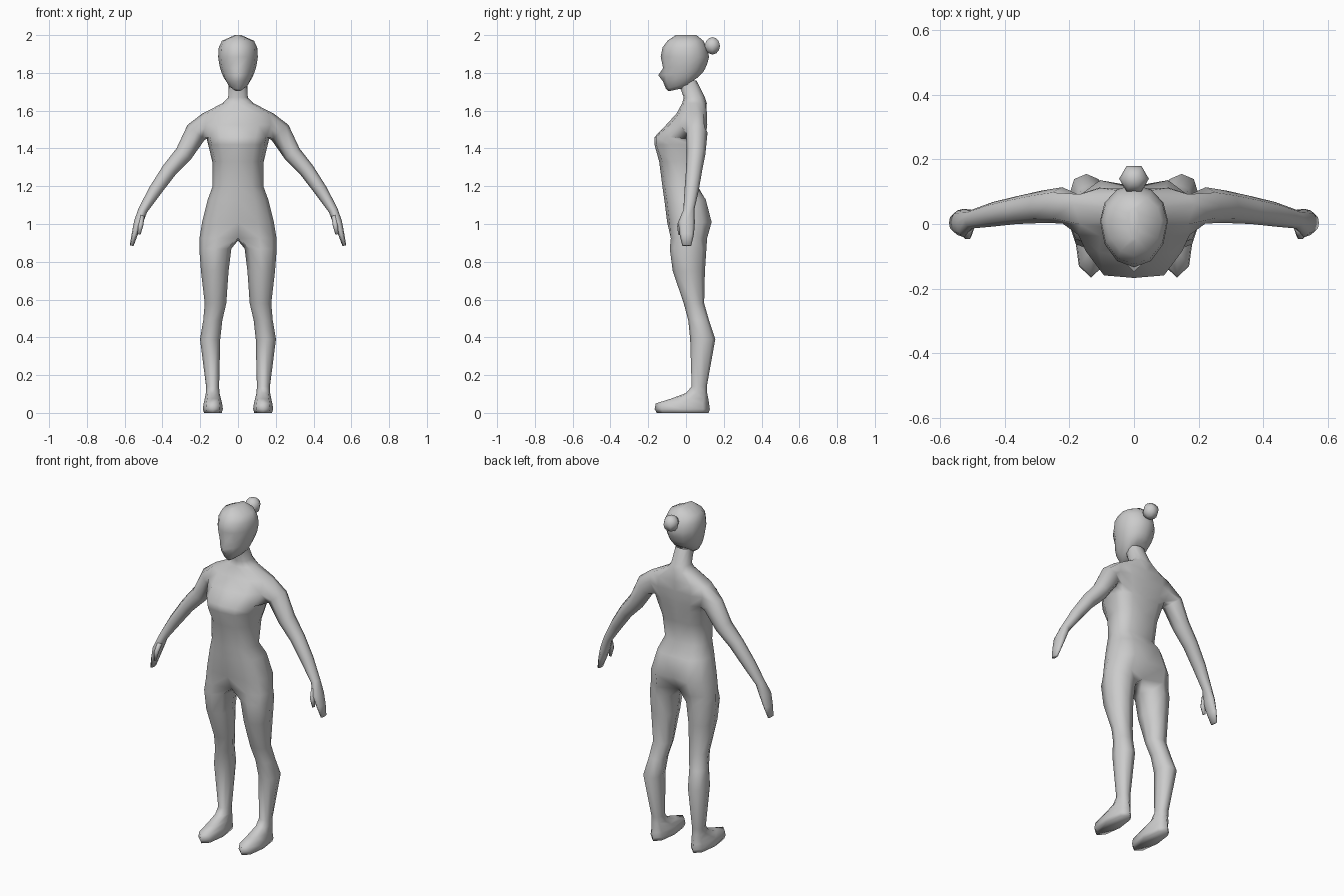
import bpy, bmesh, math
from mathutils import Vector

if "Cube" in bpy.data.objects:
    bpy.data.objects.remove(bpy.data.objects["Cube"])

grey = bpy.data.materials.new("plain grey")
grey.diffuse_color = (0.6, 0.6, 0.6, 1)
grey.use_nodes = True
grey.node_tree.nodes["Principled BSDF"].inputs["Base Color"].default_value = grey.diffuse_color


def finish(name, bm, mirror=False):
    """Turn a bmesh into a smooth shaded object, mirrored across x = 0 if asked."""
    bmesh.ops.recalc_face_normals(bm, faces=bm.faces)
    if bm.calc_volume(signed=True) < 0:
        bmesh.ops.reverse_faces(bm, faces=bm.faces)
    me = bpy.data.meshes.new(name)
    bm.to_mesh(me)
    bm.free()
    me.materials.append(grey)
    for p in me.polygons:
        p.use_smooth = True
    ob = bpy.data.objects.new(name, me)
    bpy.context.collection.objects.link(ob)
    if mirror:
        m = ob.modifiers.new("mirror", 'MIRROR')
        m.use_clip = True
        m.merge_threshold = 0.0005
    return ob


def bridge(bm, a, b, closed=True, skip=()):
    n = len(a)
    for j in range(n if closed else n - 1):
        if j not in skip:
            k = (j + 1) % n
            bm.faces.new((a[j], a[k], b[k], b[j]))


def limb_ring(bm, c, up, r, ry, start, n=8):
    """Ring around a limb; starts below and in front, runs to the back, then over the top."""
    c, up = Vector(c), Vector(up).normalized()
    ring = []
    for k in range(n):
        a = start + k * math.tau / n
        ring.append(bm.verts.new(c - up * r * math.cos(a) + Vector((0, ry * math.sin(a), 0))))
    return ring


# ---- body: half torso, leg and arm as one skin, mirrored ----
bm = bmesh.new()
# height, half width, front y, back y, side y, centre inset front, centre inset back
torso = [
    (1.76, .048, -.045, .055, .01, 0, 0),
    (1.67, .052, -.012, .100, .04, 0, 0),
    (1.64, .080, -.020, .110, .05, 0, 0),
    (1.585, .188, -.050, .118, .06, 0, .01),
    (1.525, .195, -.105, .120, .055, 0, .015),
    (1.46, .168, -.185, .112, .04, .018, .015),
    (1.42, .158, -.182, .105, .03, .015, .012),
    (1.33, .136, -.142, .090, 0, 0, .01),
    (1.20, .134, -.125, .067, -.02, 0, .005),
    (1.13, .160, -.115, .118, 0, 0, .015),
    (1.01, .190, -.100, .152, .01, 0, .035),
    (.925, .204, -.092, .125, .01, .03, .055),
]
arcs = []
for z, w, yf, yb, ys, df, db in torso:
    arc = []
    for j in range(7):
        t = math.radians(30 * j)
        c = math.cos(t)
        y = ys + (yf - ys) * max(c, 0) ** .85 + (yb - ys) * max(-c, 0) ** .85
        y += (df if j == 0 else 0) - (db if j == 6 else 0)
        x = 0 if j in (0, 6) else w * math.sin(t) ** .85
        arc.append(bm.verts.new((x, y, z)))
    arcs.append(arc)
for i in range(len(arcs) - 1):
    bridge(bm, arcs[i], arcs[i + 1], False, (2, 3) if i in (3, 4) else ())

# leg and foot: height, inner x, outer x, front y, back y
leg = [
    (.87, .035, .205, -.086, .108),
    (.75, .050, .196, -.070, .100),
    (.58, .062, .176, -.012, .096),
    (.49, .083, .184, .012, .122),
    (.39, .094, .201, .022, .155),
    (.14, .100, .169, .030, .110),
    (.105, .098, .170, .000, .112),
    (.075, .090, .176, -.080, .118),
    (.05, .084, .182, -.160, .122),
    (.02, .080, .186, -.166, .126),
    (.00, .086, .180, -.155, .120),
]
prev = arcs[-1] + [bm.verts.new((0, .02, .912))]
for z, x0, x1, yf, yb in leg:
    ring = []
    for j in range(8):
        a = math.radians(-135 + 45 * j)
        # blunter corners so the octagon fills the limb's width and depth
        x = (x0 + x1) / 2 + (x1 - x0) / 2 * math.cos(a)
        y = (yf + yb) / 2 + (yb - yf) / 2 * math.copysign(min(1, abs(math.sin(a)) ** .8), math.sin(a))
        ring.append(bm.verts.new((x, y, z)))
    bridge(bm, prev, ring)
    prev = ring
bm.faces.new(prev)

# arm and hand: centre, upward direction, half thickness, half depth
arm = [
    ((.222, .058, 1.485), (.75, 0, .66), .060, .056),
    ((.287, .053, 1.372), (.8, 0, .6), .048, .050),
    ((.363, .043, 1.286), (.8, 0, .6), .041, .043),
    ((.437, .030, 1.180), (.83, 0, .55), .035, .038),
    ((.503, .015, 1.075), (.88, 0, .47), .025, .029),
    ((.527, .003, 1.010), (.96, 0, .28), .024, .044),
    ((.547, .004, .945), (.96, 0, .28), .016, .038),
    ((.563, .004, .885), (.96, 0, .28), .010, .024),
]
u, m, l = arcs[3], arcs[4], arcs[5]
prev = [l[2], l[3], l[4], m[4], u[4], u[3], u[2], m[2]]
for c, up, r, ry in arm:
    ring = limb_ring(bm, c, up, r, ry, -math.pi / 4)
    bridge(bm, prev, ring)
    prev = ring
bm.faces.new(prev)
finish("body", bm, True)

# ---- thumbs ----
bm = bmesh.new()
prev = None
for c, r, ry in [((.508, -.012, 1.045), .014, .016), ((.515, -.034, .995), .014, .015),
                 ((.524, -.034, .945), .008, .009)]:
    ring = limb_ring(bm, c, (.96, 0, .28), r, ry, 0, 6)
    if prev:
        bridge(bm, prev, ring)
    else:
        bm.faces.new(ring)
    prev = ring
bm.faces.new(prev)
finish("thumb", bm, True)

# ---- head: front height, back height, half width, front y, back y ----
bm = bmesh.new()
head = [
    (1.703, 1.745, .030, -.092, .000),
    (1.715, 1.775, .056, -.106, .062),
    (1.755, 1.800, .077, -.122, .088),
    (1.788, 1.820, .088, -.147, .100),
    (1.825, 1.850, .098, -.121, .113),
    (1.885, 1.885, .105, -.134, .122),
    (1.935, 1.930, .102, -.124, .112),
    (1.970, 1.970, .085, -.098, .092),
    (2.000, 2.000, .016, -.055, .055),
]
prev = None
for i, (zf, zb, w, yf, yb) in enumerate(head):
    ring = []
    for k in range(12):
        a = k * math.tau / 12
        c = math.cos(a)
        front = -.124 if i == 3 and k else yf      # only the nose tip sticks out
        y = .01 + ((front - .01) * c if c > 0 else (yb - .01) * -c)
        ring.append(bm.verts.new((w * math.sin(a), y, zb + (zf - zb) * (1 + c) / 2)))
    if prev:
        bridge(bm, prev, ring)
    else:
        bm.faces.new(ring)
    prev = ring
bm.faces.new(prev)
finish("head", bm)

# ---- hair bun ----
bm = bmesh.new()
bmesh.ops.create_uvsphere(bm, u_segments=6, v_segments=6, radius=.046)
for v in bm.verts:
    v.co = Vector((-v.co.y, v.co.x + .14, v.co.z + 1.943))
finish("hair_bun", bm)
